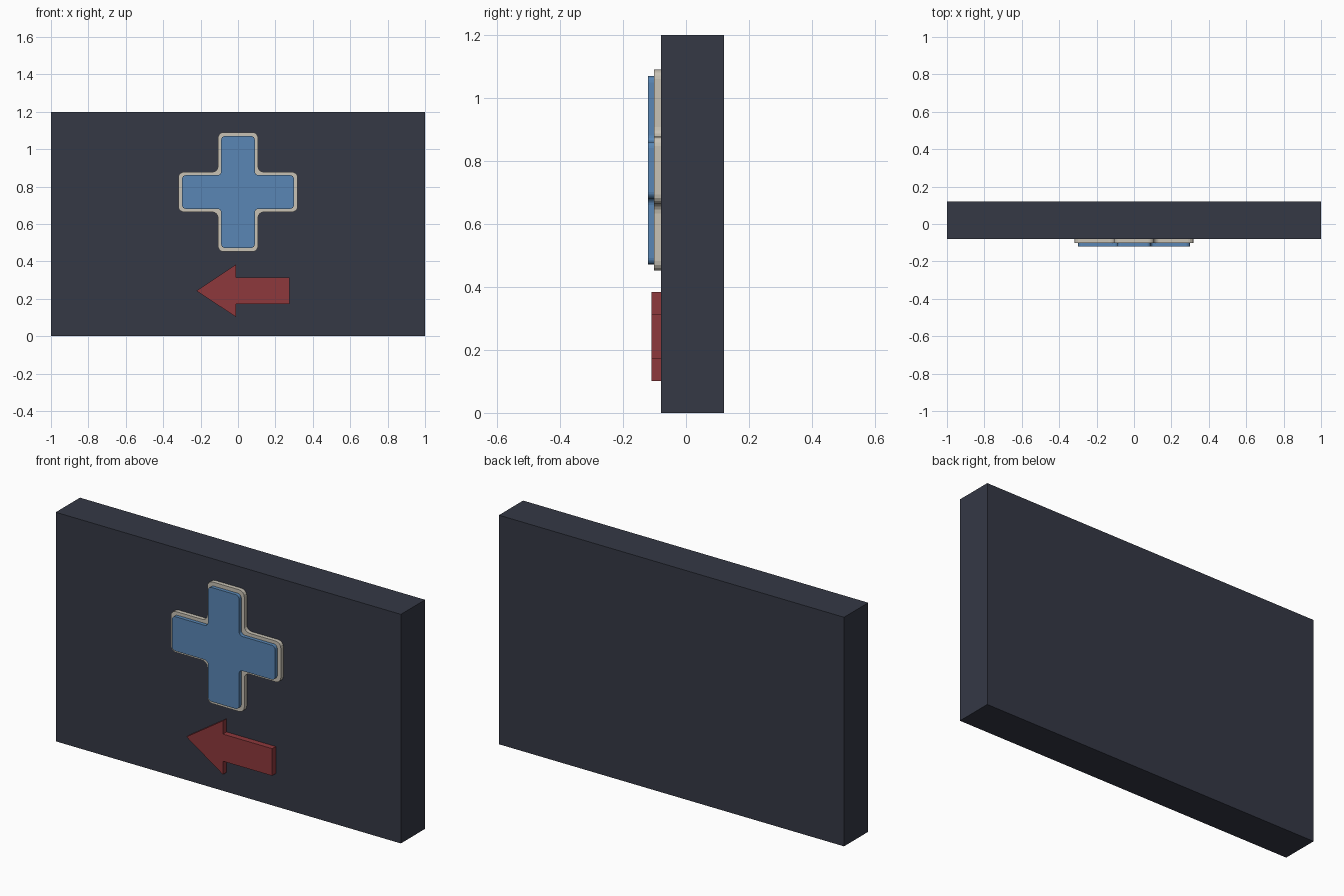
import bpy, bmesh

if "Cube" in bpy.data.objects:
    bpy.data.objects.remove(bpy.data.objects["Cube"])

def material(name, rgb):
    m = bpy.data.materials.new(name)
    m.diffuse_color = (*rgb, 1)
    m.use_nodes = True
    m.node_tree.nodes["Principled BSDF"].inputs["Base Color"].default_value = m.diffuse_color
    return m

def plate(name, outline, y_front, y_back, mat, radius=0, segments=4):
    """Extrude an x/z outline along y, optionally rounding its corners."""
    bm = bmesh.new()
    face = bm.faces.new([bm.verts.new((x, y_front, z)) for x, z in outline])
    if radius:
        bmesh.ops.bevel(bm, geom=bm.verts[:], offset=radius, segments=segments,
                        profile=0.5, affect='VERTICES')
    out = bmesh.ops.extrude_face_region(bm, geom=bm.faces[:])
    verts = [v for v in out['geom'] if isinstance(v, bmesh.types.BMVert)]
    bmesh.ops.translate(bm, verts=verts, vec=(0, y_back - y_front, 0))
    bmesh.ops.recalc_face_normals(bm, faces=bm.faces[:])
    mesh = bpy.data.meshes.new(name)
    bm.to_mesh(mesh)
    bm.free()
    obj = bpy.data.objects.new(name, mesh)
    bpy.context.collection.objects.link(obj)
    mesh.materials.append(mat)
    return obj

def cross(reach, half_width, cz):
    """Plus-shaped outline: one arm corner triple rotated four times."""
    pts, a, b = [], reach, half_width
    corner = [(a, -b), (a, b), (b, b)]
    for _ in range(4):
        pts += [(x, cz + z) for x, z in corner]
        corner = [(-z, x) for x, z in corner]
    return pts

dark = material("dark_slate", (0.035, 0.04, 0.06))
cream = material("cream", (0.58, 0.54, 0.46))
blue = material("blue", (0.10, 0.24, 0.46))
red = material("red", (0.27, 0.04, 0.045))

FRONT = -0.08

# Main slab
plate("panel", [(-1, 0), (1, 0), (1, 1.2), (-1, 1.2)], FRONT, 0.12, dark)

# Cream cross border with the blue cross raised on it
plate("cross_border", cross(0.319, 0.107, 0.771), -0.101, FRONT, cream, 0.03)
plate("cross_face", cross(0.299, 0.09, 0.771), -0.12, -0.101, blue, 0.02)

# Red arrow pointing left
half = [(-0.01, 0.141), (-0.01, 0.071), (0.275, 0.071)]
arrow = [(-0.222, 0)] + half + [(x, -z) for x, z in reversed(half)]
plate("arrow", [(x, 0.243 + z) for x, z in arrow], -0.11, FRONT, red)
